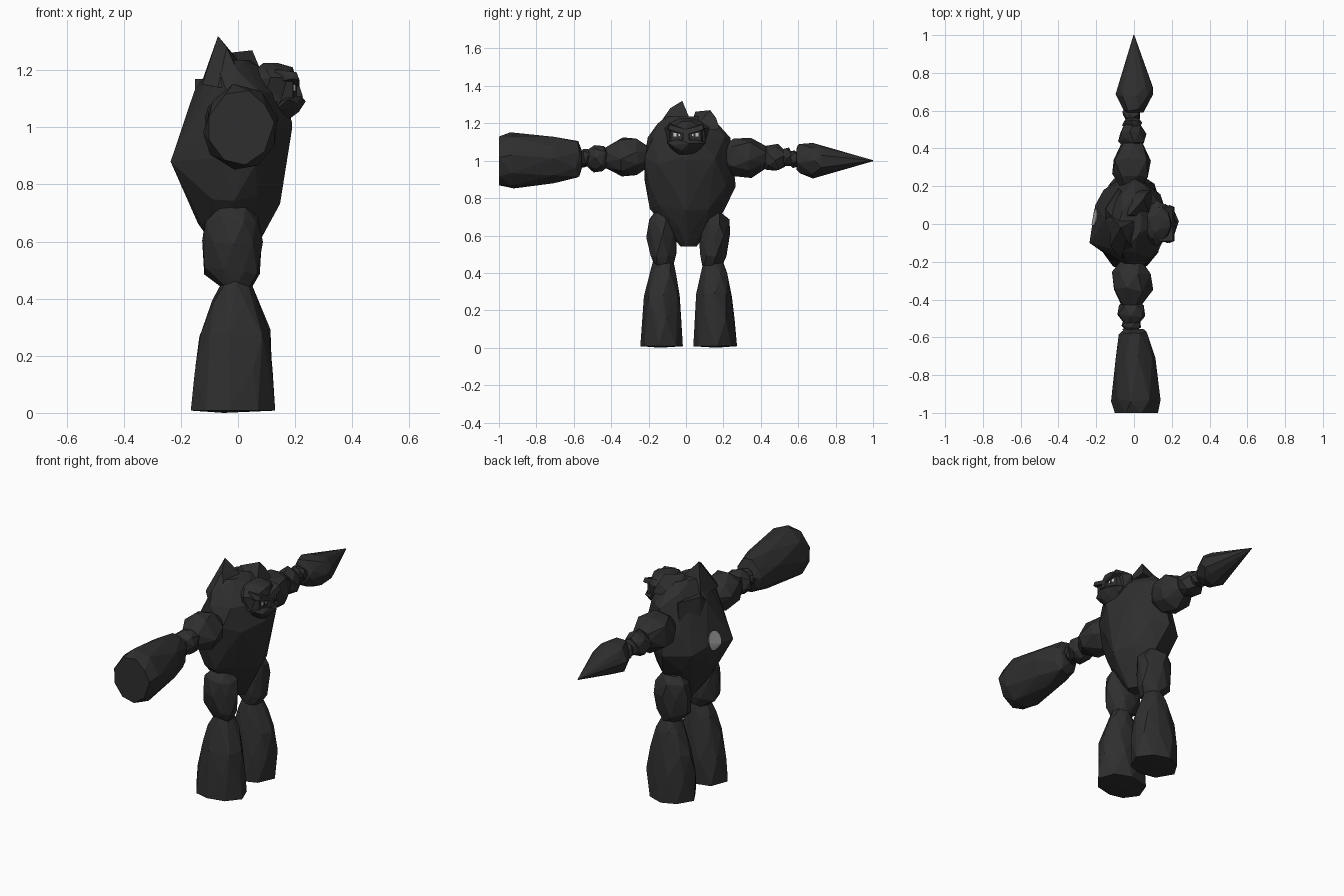
import bpy, bmesh, math, random
from mathutils import Vector

if "Cube" in bpy.data.objects:
    bpy.data.objects.remove(bpy.data.objects["Cube"])


def material(name, rgb):
    m = bpy.data.materials.new(name)
    m.diffuse_color = (*rgb, 1)
    m.use_nodes = True
    m.node_tree.nodes["Principled BSDF"].inputs["Base Color"].default_value = m.diffuse_color
    return m


STONE = material("dark_stone", (0.028, 0.028, 0.028))
PALE = material("pale_grey", (0.45, 0.45, 0.45))
WHITE = material("eye_white", (0.6, 0.6, 0.6))


def hull(name, points, mat=STONE):
    """Flat-faced convex solid around a handful of points."""
    bm = bmesh.new()
    for p in points:
        bm.verts.new(p)
    res = bmesh.ops.convex_hull(bm, input=bm.verts[:])
    junk = [v for v in res["geom_interior"] + res["geom_unused"]
            if isinstance(v, bmesh.types.BMVert) and v.is_valid]
    bmesh.ops.delete(bm, geom=list(set(junk)), context='VERTS')
    bmesh.ops.dissolve_limit(bm, angle_limit=0.04, verts=bm.verts[:], edges=bm.edges[:])
    bmesh.ops.recalc_face_normals(bm, faces=bm.faces[:])
    me = bpy.data.meshes.new(name)
    bm.to_mesh(me)
    bm.free()
    me.materials.append(mat)
    ob = bpy.data.objects.new(name, me)
    bpy.context.collection.objects.link(ob)
    return ob


def rock(name, rings, axis='z', side=1, sides=8, jit=0.008, seed=1, pinch=0, extra=()):
    """Chiselled rock from rings (position, a_min, a_max, b_min, b_max).
    axis z: a=x, b=y.  axis y: a=x, b=z.  side=-1 mirrors across y.
    pinch pulls in the diagonals; extra adds single corner points."""
    rnd = random.Random(seed)
    pts = list(extra)
    for i, (t, a0, a1, b0, b1) in enumerate(rings):
        turn = 0.5 * (i % 2)
        for k in range(sides):
            ang = 2 * math.pi * (k + turn + rnd.uniform(-.2, .2)) / sides
            f = 1.03 * (1 - pinch * abs(math.sin(2 * ang)))
            a = (a0 + a1) / 2 + (a1 - a0) / 2 * f * math.cos(ang)
            b = (b0 + b1) / 2 + (b1 - b0) / 2 * f * math.sin(ang)
            a += rnd.uniform(-jit, jit)
            b += rnd.uniform(-jit, jit)
            edge = i in (0, len(rings) - 1)
            tt = t + (0 if edge else rnd.uniform(-jit, jit) * 2)
            pts.append((a, side * b, tt) if axis == 'z' else (a, side * tt, b))
    return hull(name, pts)


# Torso: egg-shaped boulder with a ridge at the back
torso = rock("torso", [
    (.54, -.05, .05, -.03, .05), (.65, -.13, .10, -.12, .13),
    (.75, -.18, .135, -.20, .21), (.88, -.21, .17, -.235, .27),
    (1.0, -.185, .18, -.23, .255), (1.11, -.155, .165, -.22, .24),
    (1.19, -.12, .09, -.16, .17), (1.235, -.08, .05, -.10, .12)],
    sides=9, jit=.01, seed=4, pinch=.09,
    extra=[(-.236, -.10, .88), (-.205, .10, .9), (.19, .0, 1.0)])

# Jagged crown and back slab
hull("crown_spike", [(-.07, -.02, 1.32), (-.125, -.12, 1.15), (-.13, .05, 1.15),
                     (.03, -.18, 1.13), (.03, .03, 1.2), (-.04, -.085, 1.28), (-.07, -.18, 1.14)])
hull("shoulder_spike", [(.05, .13, 1.27), (-.02, .05, 1.262), (.065, .16, 1.23), (.09, .18, 1.17),
                        (.1, .02, 1.15), (-.05, .17, 1.17), (-.06, .03, 1.2)])
hull("back_slab", [(-.15, .08, 1.17), (-.155, .09, .95), (-.08, .19, 1.16), (-.1, .19, .9),
                   (-.11, .03, 1.17), (0, .1, 1.1), (0, .1, .9), (-.15, -.02, 1.1)])

# Pale patch on the back, moulded to the torso surface
bpy.context.view_layer.update()
patch = []
for k in range(13):
    r = 0 if k == 12 else 1
    a = k * math.pi / 6
    y, z = .035 + r * .045 * math.cos(a), .915 + r * .052 * math.sin(a)
    hit, loc, nor, _ = torso.ray_cast(Vector((-1, y, z)), Vector((1, 0, 0)))
    if hit:
        patch += [loc + nor * .004, loc - nor * .004]
hull("back_patch", patch, PALE)

# Head: skull, jaw, scowling brows and eyes
rock("skull", [(1.05, .08, .16, -.07, .07), (1.10, .06, .185, -.105, .11),
               (1.17, .05, .20, -.11, .12), (1.205, .06, .19, -.085, .09),
               (1.225, .09, .14, -.04, .05)], jit=.004, seed=7)
rock("jaw", [(1.03, .13, .18, -.04, .04), (1.06, .10, .21, -.08, .08),
             (1.09, .10, .232, -.10, .10), (1.11, .12, .22, -.07, .07)], jit=.004, seed=3)
hull("nose", [(.17, -.025, 1.10), (.17, .025, 1.10), (.228, -.018, 1.105),
              (.228, .018, 1.105), (.21, -.012, 1.16), (.21, .012, 1.16)])
for s, tag in ((-1, "left"), (1, "right")):
    hull(tag + "_brow", [(x, s * y, z + dz) for x, dz in ((.13, 0), (.13, .045), (.215, .008), (.205, .035))
                         for y, z in ((0, 1.132), (.05, 1.145), (.09, 1.158))]
         + [(.19, s * .10, 1.17)])
    hull(tag + "_eye_backing", [(x, s * y, z) for z in (1.09, 1.17)
                                for x, y in ((.12, .015), (.206, .015), (.192, .08), (.12, .1))])
    hull(tag + "_eye", [(x + d, s * y, z) for d in (0, .004)
                        for x, y, z in ((.2025, .033, 1.131), (.195, .066, 1.128),
                                        (.195, .066, 1.150), (.2025, .033, 1.143))], WHITE)
    hull(tag + "_pupil", [(x + d, s * y, z) for d in (.003, .006)
                          for x, y, z in ((.201, .041, 1.128), (.199, .051, 1.128),
                                          (.199, .051, 1.15), (.201, .041, 1.146))])

# Legs: thigh boulder over a flared shin block
for s, tag in ((-1, "left"), (1, "right")):
    o = .012 * (s - 1)          # left leg sits slightly closer in
    rock(tag + "_thigh", [
        (.44, -.05, .045, .09 + o, .19 + o), (.50, -.115, .07, .07 + o, .215 + o),
        (.60, -.12, .08, .07 + o, .235 + o), (.67, -.11, .075, .08 + o, .225 + o),
        (.72, -.07, .04, .11 + o, .19 + o)], side=s, seed=11 + s)
    rock(tag + "_shin", [
        (.008, -.16, .125, .044 + o, .265 + o), (.15, -.15, .12, .05 + o, .257 + o),
        (.28, -.13, .11, .058 + o, .245 + o), (.39, -.088, .068, .07 + o, .225 + o),
        (.46, -.05, .04, .09 + o, .2 + o)], side=s, seed=21 + s, jit=.006,
        extra=[(-.05, s * (.16 + o), 0)])

# Arms: chains of boulders shrinking towards the wrist
for s, tag in ((-1, "left"), (1, "right")):
    for part, y0, y1, r, z in (("shoulder", .19, .43, .105, 1.02),
                               ("elbow", .405, .53, .072, 1.012),
                               ("wrist", .51, .565, .05, 1.015),
                               ("wrist_band", .545, .615, .047, 1.01)):
        rings = []
        for f, k in ((0, .5), (.28, .93), (.65, 1), (1, .55)):
            # ring bounds are x then z; mirrored only along the arm
            rings.append((s * (y0 + (y1 - y0) * f), -.012 - r * k, -.012 + r * k,
                          z - r * k, z + r * k))
        rock(tag + "_" + part, rings, axis='y', sides=7, jit=.006, seed=len(part) + s)

# Heavy club hand on the -y side
rock("club_hand", [
    (-.555, -.045, .045, .97, 1.045), (-.58, -.075, .075, .91, 1.10),
    (-.70, -.10, .112, .885, 1.12), (-.93, -.12, .135, .85, 1.145),
    (-1.0, -.105, .12, .87, 1.125)], axis='y', sides=9, jit=.005, seed=5)

# Pointed spike hand on the +y side
rock("spike_hand", [
    (.59, -.045, .045, .955, 1.06), (.605, -.06, .055, .93, 1.095),
    (.68, -.092, .098, .91, 1.095), (.73, -.078, .105, .925, 1.075),
    (1.0, -.001, .001, 1.0, 1.002)], axis='y', sides=8, jit=.004, seed=8)
